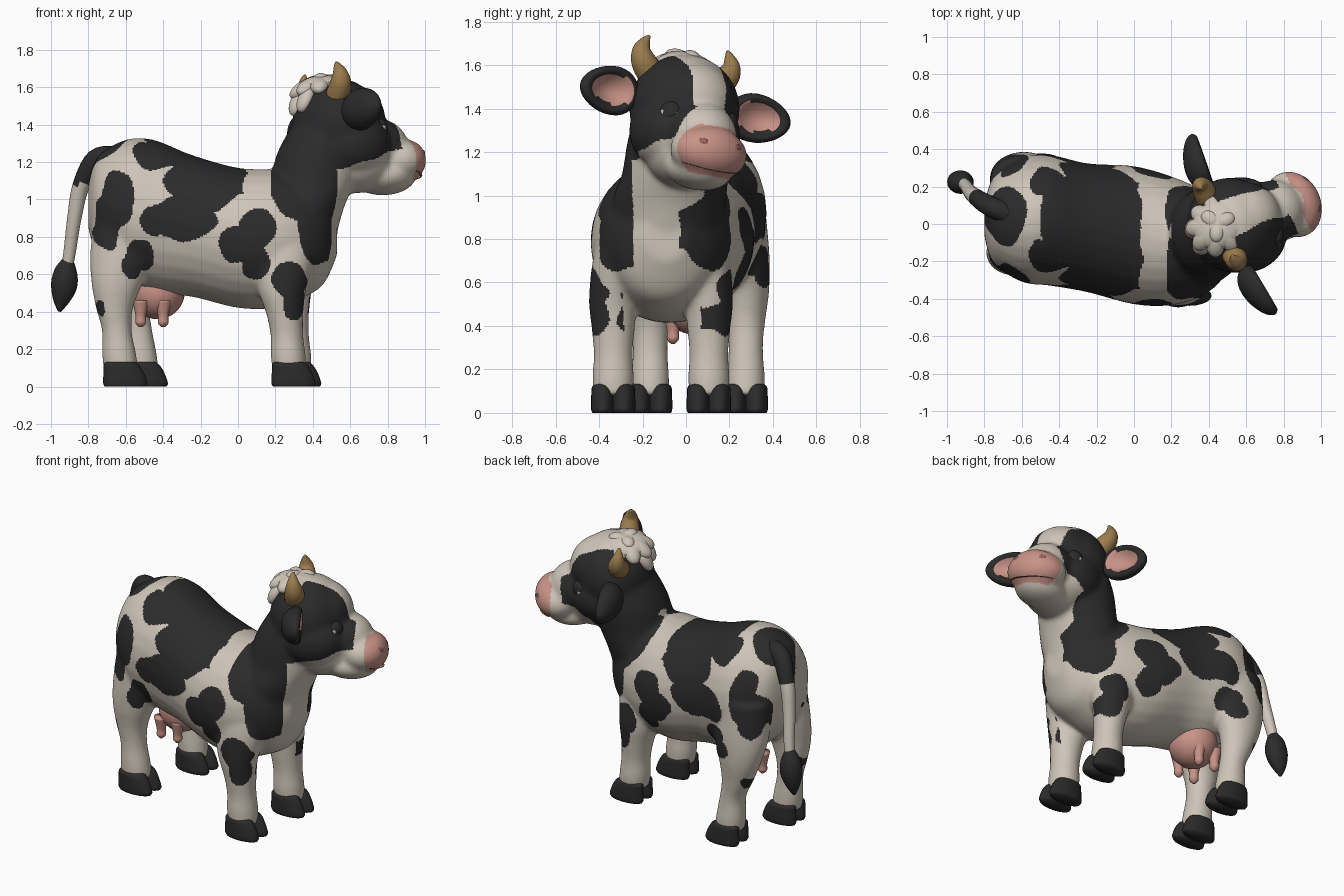
import bpy, bmesh, math
from mathutils import Vector, Matrix, noise

cube = bpy.data.objects.get("Cube")
if cube:
    bpy.data.objects.remove(cube)


def material(name, rgb):
    m = bpy.data.materials.new(name)
    m.use_nodes = True
    m.diffuse_color = (*rgb, 1)
    bsdf = next(n for n in m.node_tree.nodes if n.type == 'BSDF_PRINCIPLED')
    bsdf.inputs["Base Color"].default_value = (*rgb, 1)
    bsdf.inputs["Roughness"].default_value = 0.8
    return m


CREAM = material("cream", (0.62, 0.56, 0.48))
BLACK = material("black", (0.024, 0.024, 0.025))
PINK = material("pink", (0.58, 0.29, 0.24))
HORN = material("horn", (0.33, 0.2, 0.075))
DARK_PINK = material("dark_pink", (0.3, 0.12, 0.1))

X, Y, Z = Vector((1, 0, 0)), Vector((0, 1, 0)), Vector((0, 0, 1))
# Head frame: forward, left, up; turned and tilted towards the left
HEAD = (Matrix.Translation((0.5, -0.02, 1.4)) @ Matrix.Rotation(math.radians(25), 4, 'Z')
        @ Matrix.Rotation(math.radians(-10), 4, 'X'))
HEAD_INV = HEAD.inverted()


def spline(rows, steps=5):
    """Catmull-Rom resampling of rows of numbers."""
    out = []
    for i in range(len(rows) - 1):
        a, b, c, d = (rows[min(max(i + k, 0), len(rows) - 1)] for k in (-1, 0, 1, 2))
        for s in range(steps):
            t = s / steps
            out.append([q + t / 2 * (r - p + t * (2 * p - 5 * q + 4 * r - u + t * (3 * (q - r) + u - p)))
                        for p, q, r, u in zip(a, b, c, d)])
    return out + [list(rows[-1])]


def loft(bm, rows, axis=None, n=28, matrix=Matrix()):
    """Rows are x, y, z, radius a, radius b; rings face the axis or the path."""
    rows = spline(rows)
    rings = []
    for i, (x, y, z, a, b) in enumerate(rows):
        d = axis
        if d is None:
            d = Vector(rows[min(i + 1, len(rows) - 1)][:3]) - Vector(rows[max(i - 1, 0)][:3])
        u = Y.cross(d).normalized()
        w = d.cross(u).normalized()
        angles = [2 * math.pi * k / n for k in range(n)]
        rings.append([bm.verts.new(matrix @ (Vector((x, y, z)) + u * a * math.cos(t) + w * b * math.sin(t)))
                      for t in angles])
    for r, s in zip(rings, rings[1:]):
        for k in range(n):
            bm.faces.new((r[k], r[(k + 1) % n], s[(k + 1) % n], s[k]))
    bm.faces.new(rings[0])
    bm.faces.new(rings[-1])


def ball(bm, centre, radii, matrix=Matrix(), turn=Matrix()):
    m = matrix @ Matrix.Translation(centre) @ turn @ Matrix.Diagonal((*radii, 1))
    bmesh.ops.create_uvsphere(bm, u_segments=32, v_segments=18, radius=1, matrix=m)


def finish(name, bm, mats, rule=None):
    bmesh.ops.recalc_face_normals(bm, faces=bm.faces)
    if rule:
        for f in bm.faces:
            f.material_index = rule(f.calc_center_median())
    me = bpy.data.meshes.new(name)
    bm.to_mesh(me)
    bm.free()
    for m in mats:
        me.materials.append(m)
    me.shade_smooth()
    ob = bpy.data.objects.new(name, me)
    bpy.context.collection.objects.link(ob)
    return ob


# Body volumes: torso, neck, legs and head
bm = bmesh.new()
loft(bm, [(-.8, .02, .96, .12, .09), (-.75, .02, .97, .26, .23), (-.6, .02, .94, .38, .33),
          (-.45, .02, .91, .41, .35), (-.25, -.02, .86, .38, .345), (0, -.06, .795, .375, .37),
          (.2, -.09, .79, .37, .345), (.36, -.1, .8, .32, .285), (.46, -.1, .8, .25, .21),
          (.53, -.09, .82, .12, .1)], X)
loft(bm, [(.33, -.09, .7, .17, .2), (.35, -.08, .95, .215, .26), (.4, -.05, 1.1, .23, .245),
          (.435, -.03, 1.25, .225, .24), (.5, -.01, 1.4, .21, .22)], Z)

# Legs, bending from the hoof towards the body
FEET = []
for y, dx in ((-.335, 0), (.105, .03)):
    s = 1 if y > 0 else -1
    loft(bm, [(.275 + dx, y, .08, .09, .092), (.268 + dx, y, .17, .094, .096), (.262 + dx, y, .27, .088, .09),
              (.25 + dx, y, .39, .1, .1), (.235 + dx, y, .52, .13, .112),
              (.24, y - s * .03, .7, .17, .125), (.25, y - s * .07, .85, .18, .125)], Z)
    FEET.append((.275 + dx, y))
for y, dx in ((-.165, 0), (.275, .11)):
    s = 1 if y > 0 else -1
    loft(bm, [(-.625 + dx, y, .08, .092, .088), (-.635 + dx, y, .17, .092, .088), (-.648 + dx, y, .3, .08, .08),
              (-.66 + dx * .8, y, .42, .1, .09), (-.645 + dx * .5, y, .56, .14, .108),
              (-.61 + dx * .2, y - s * .02, .72, .18, .13), (-.6, y - s * .05, .95, .17, .14)], Z)
    FEET.append((-.625 + dx, y))

# Head: skull, brow, bridge, muzzle, chin, jaw, cheeks
for centre, radii in (((.03, 0, 0), (.235, .26, .25)), ((.1, 0, .03), (.2, .2, .19)),
                      ((.26, 0, -.13), (.17, .165, .16)), ((.37, 0, -.205), (.15, .185, .125)),
                      ((.42, 0, -.2), (.1, .155, .115)), ((.29, 0, -.29), (.17, .15, .09)),
                      ((.12, 0, -.2), (.22, .19, .17)),
                      ((.08, .1, -.12), (.2, .16, .17)), ((.08, -.1, -.12), (.2, .16, .17))):
    ball(bm, centre, radii, HEAD)
body = finish("body", bm, [])

# Merge the volumes into one smooth skin
mod = body.modifiers.new("merge", 'REMESH')
mod.mode = 'VOXEL'
mod.voxel_size = 0.0095
mod = body.modifiers.new("soften", 'SMOOTH')
mod.factor = 0.5
mod.iterations = 34
skin = bpy.data.meshes.new_from_object(body.evaluated_get(bpy.context.evaluated_depsgraph_get()))
body.modifiers.clear()
body.data = skin
skin.materials.clear()
for m in (CREAM, BLACK, PINK):
    skin.materials.append(m)
skin.shade_smooth()

# Side patches: x, z, radius x, radius z
PATCHES = [(-.18, 1.1, .21, .16), (-.3, .9, .2, .12), (-.45, .87, .07, .07), (-.45, 1.25, .11, .09),
           (.1, .85, .11, .11), (.01, .76, .11, .1), (.09, .66, .08, .1),
           (-.64, 1, .08, .16), (-.7, .88, .075, .15)]
LEG_PATCHES = [(.27, .56, .09, .1), (.3, .45, .06, .1), (-.52, .7, .07, .08),
               (-.57, .63, .055, .06), (-.73, .42, .025, .05)]
NECK = [(.43, .86, .12, .21), (.37, 1.1, .19, .22)]


def inside(x, z, shapes):
    return any(((x - a) / c) ** 2 + ((z - b) / d) ** 2 < 1 for a, b, c, d in shapes)


def coat(p):
    u, v, w = HEAD_INV @ p
    wob = noise.noise(p * 8) * .025
    wob2 = noise.noise(p * 8 + Vector((5, 3, 1))) * .025
    if p.x > .2 and p.z > 1.0:
        if u > .4 + wob * .4 and -.315 < w < -.085:
            return 2
        blaze = .08 + wob * .6 + .3 * max(0, w - .15)
        if u < .335 + wob and w > -.265 + .35 * max(u, 0) + wob2 and (abs(v) > blaze or u < -.1):
            return 1
    x, y, z = p.x + wob, p.y, p.z + wob2
    d = abs(y + .05 + .167 * x)
    shift = .06 if y > 0 and x < -.3 and z < .8 else .03 if y > 0 and z < .7 else 0
    if d > .12 and inside(x, z, PATCHES):
        return 1
    if d > .18 and inside(x - shift, z, LEG_PATCHES):
        return 1
    if inside(x, z, NECK) and (d > .11 or x < .4):
        return 1
    # Saddle across the back and cap above the tail
    if z > 1.03 and -.5 < x < .03:
        return int(d < .24 or x > -.35)
    return int(z > 1.05 and ((x + .68) / .11) ** 2 + ((y - .04) / .16) ** 2 < 1)


skin.polygons.foreach_set("material_index", [coat(f.center) for f in skin.polygons])
skin.update()

# Cloven hooves
for name, (x, y) in zip(("front_right", "front_left", "back_right", "back_left"), FEET):
    bm = bmesh.new()
    for s in (-1, 1):
        c = y + s * .048
        loft(bm, [(x + .022, c, 0, .11, .048), (x + .022, c, .02, .118, .054), (x + .012, c, .08, .106, .053),
                  (x, c, .118, .092, .05), (x - .004, c, .132, .075, .036)], Z, 20)
    finish(name + "_hoof", bm, [BLACK])

# Tail and its tuft
bm = bmesh.new()
loft(bm, [(-.66, .05, 1.23, .055, .055), (-.76, .09, 1.21, .058, .055), (-.84, .14, 1.07, .046, .046),
          (-.875, .17, .9, .038, .038), (-.9, .205, .72, .033, .033), (-.92, .22, .6, .03, .03)], None, 20)
finish("tail", bm, [CREAM, BLACK], lambda c: int(c.z > 1.08))
bm = bmesh.new()
loft(bm, [(-.905, .21, .69, .022, .022), (-.92, .22, .62, .06, .055), (-.93, .225, .54, .07, .062),
          (-.945, .23, .46, .045, .04), (-.955, .23, .4, .008, .008)], None, 20)
finish("tail_tuft", bm, [BLACK])

# Udder with four teats
bm = bmesh.new()
ball(bm, (-.43, .04, .505), (.145, .15, .145))
for x in (-.52, -.4):
    for y in (-.06, .13):
        loft(bm, [(x, y, .46, .045, .045), (x, y, .38, .028, .028), (x, y, .34, .028, .028),
                  (x, y, .318, .01, .01)], Z, 16)
finish("udder", bm, [PINK])

# Paired head details
for side, s in (("left", 1), ("right", -1)):
    bm = bmesh.new()
    loft(bm, [(-.03, s * .165, .13, .064, .064), (-.03, s * .215, .185, .058, .058),
              (-.035, s * .23, .235, .043, .043), (-.04, s * .215, .28, .022, .022),
              (-.04, s * .2, .305, .006, .006)], None, 20, HEAD)
    finish(side + "_horn", bm, [HORN])

    # Thick leaf-shaped ear with a dished pink inside
    bm = bmesh.new()
    place = HEAD @ Matrix.Translation((.02, s * .385, .02)) @ Matrix.Rotation(s * math.radians(-2), 4, 'Z')
    ball(bm, (0, 0, 0), (1, 1, 1), Matrix.Rotation(math.pi / 2, 4, 'Y'))
    for f in bm.faces:
        x, y, z = f.calc_center_median()
        f.material_index = int(x > 0 and ((y + .08) / .72) ** 2 + ((z - .05) / .6) ** 2 < 1)
    for vert in bm.verts:
        x, y, z = vert.co
        r = math.hypot(y, z)
        depth = x * (.05 if x > 0 else .095 - .02 * y)
        if x > 0 and r < .8:
            depth -= .075 * (1 - (r / .8) ** 2)
        vert.co = place @ Vector((depth + .01 * y, s * y * .155, z * .112 * (1 - .15 * y)))
    finish(side + "_ear", bm, [BLACK, PINK])

    # Eye: dark ball with pale corners
    bm = bmesh.new()
    turn = Matrix.Rotation(s * math.radians(36), 4, 'Z')
    frame = HEAD @ Matrix.Translation((.215, s * .148, -.05)) @ turn
    back = frame.inverted()
    ball(bm, (0, 0, 0), (.042, .055, .058), frame)

    def eye_rule(c):
        q = back @ c
        return int(.034 < abs(q.y) < .044 and -.032 < q.z < .006 and q.x > 0)
    finish(side + "_eye", bm, [BLACK, CREAM], eye_rule)

    # Nostril
    bm = bmesh.new()
    ball(bm, (.488, s * .09, -.172), (.008, .024, .019), HEAD, Matrix.Rotation(s * .55, 4, 'Z'))
    finish(side + "_nostril", bm, [DARK_PINK])

# Mouth line under the nose
bm = bmesh.new()
arc = [math.radians(a) for a in range(-60, 61, 15)]
loft(bm, [(.345 + .143 * math.cos(a), .16 * math.sin(a), -.292 + .02 * math.sin(a) ** 2, .006, .006)
          for a in arc], Vector((0, 0.2, 1)), 10, HEAD)
finish("mouth_line", bm, [DARK_PINK])

# Hair tuft: broad locks radiating from the crown, longest down the back
bm = bmesh.new()
ball(bm, (-.04, 0, .2), (.14, .13, .065), HEAD)
for k in range(9):
    a = 2 * math.pi * k / 9
    turn = Matrix.Rotation(a, 4, 'Z') @ Matrix.Rotation(math.radians(28), 4, 'Y')
    ball(bm, (-.04 + .1 * math.cos(a), .09 * math.sin(a), .2), (.085, .052, .042), HEAD, turn)
for v in (-.05, .05):
    ball(bm, (-.165, v, .13), (.04, .05, .08), HEAD, Matrix.Rotation(.5, 4, 'Y'))
for a in (0, 2.1, 4.2):
    ball(bm, (-.04 + .045 * math.cos(a), .045 * math.sin(a), .24), (.055, .042, .032), HEAD,
         Matrix.Rotation(a, 4, 'Z'))
finish("hair_tuft", bm, [CREAM])
